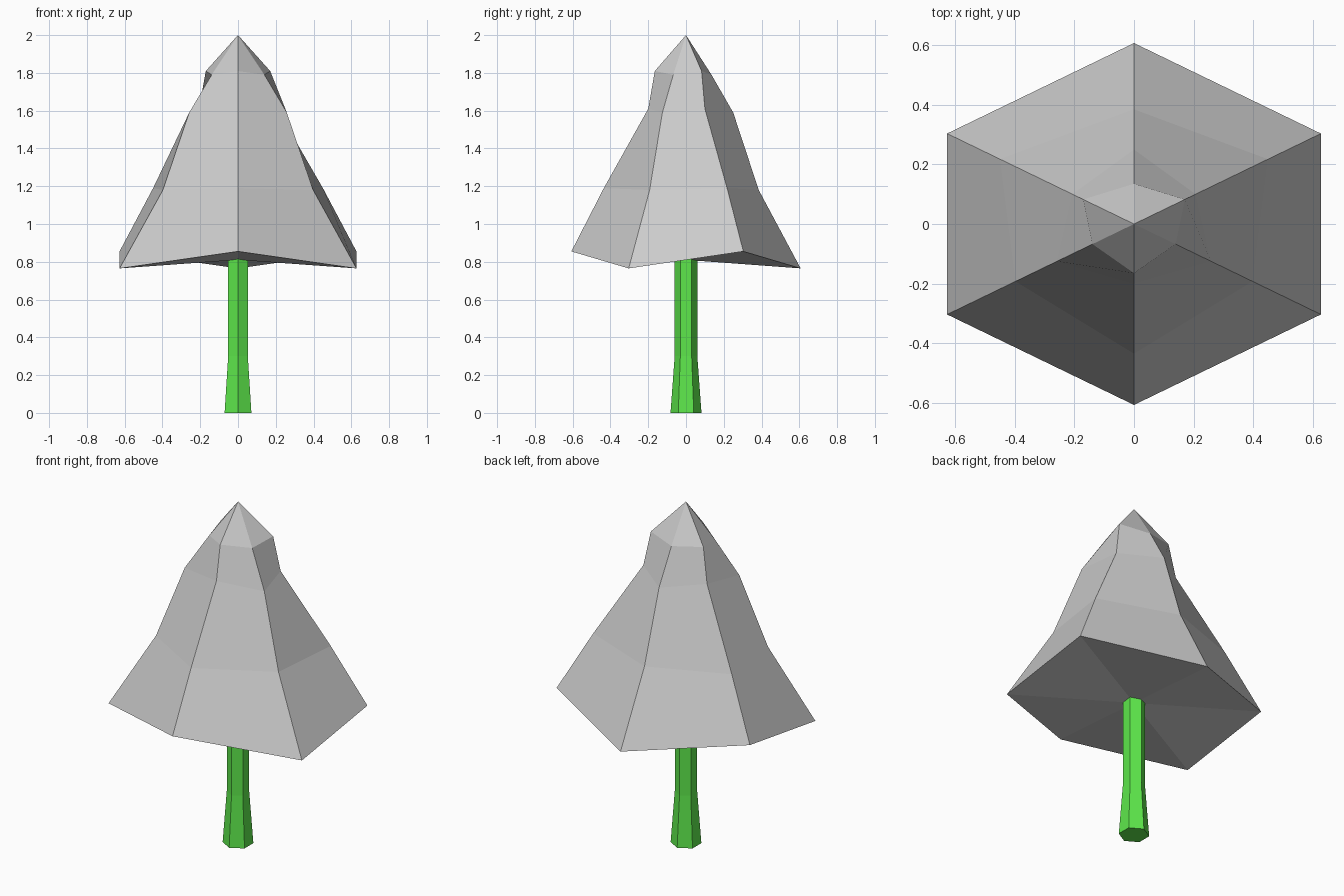
import bpy
from math import cos, sin, radians

if "Cube" in bpy.data.objects:
    bpy.data.objects.remove(bpy.data.objects["Cube"])

X_STRETCH = 1.193  # the canopy is wider in x than in y


def hex_ring(odd, even, z_odd, z_even, stretch=1.0):
    """Six points starting at the front (-y), alternating two radii and heights."""
    pts = []
    for i in range(6):
        r, z = (odd, z_odd) if i % 2 == 0 else (even, z_even)
        a = radians(-90 + 60 * i)
        pts.append((r * cos(a) * stretch, r * sin(a), z))
    return pts


def loft(name, rings, bottom, top):
    """Join hexagonal rings with quads and close both ends with fans."""
    verts = [p for ring in rings for p in ring] + [bottom, top]
    b, t = len(verts) - 2, len(verts) - 1
    last = 6 * (len(rings) - 1)
    faces = []
    for i in range(6):
        j = (i + 1) % 6
        faces.append((b, j, i))
        faces.append((last + i, last + j, t))
        for k in range(0, last, 6):
            faces.append((k + i, k + j, k + 6 + j, k + 6 + i))
    mesh = bpy.data.meshes.new(name)
    mesh.from_pydata(verts, [], faces)
    obj = bpy.data.objects.new(name, mesh)
    bpy.context.collection.objects.link(obj)
    return obj


# Canopy: zigzag skirt, uneven rings, pointed tip
canopy_profile = [
    (0.607, 0.607, 0.855, 0.765),
    (0.435, 0.385, 1.19, 1.18),
    (0.200, 0.250, 1.61, 1.59),
    (0.165, 0.135, 1.81, 1.79),
]
loft("canopy", [hex_ring(*p, X_STRETCH) for p in canopy_profile],
     (0, 0, 0.81), (0, 0, 2.0))

# Trunk: six-sided, flared at the foot
trunk = loft("trunk",
             [hex_ring(r, r, z, z) for r, z in ((0.082, 0), (0.06, 0.3), (0.06, 0.83))],
             (0, 0, 0), (0, 0, 0.83))
green = bpy.data.materials.new("green")
green.diffuse_color = (0.11, 0.8, 0.07, 1)
green.use_nodes = True
green.node_tree.nodes["Principled BSDF"].inputs["Base Color"].default_value = green.diffuse_color
trunk.data.materials.append(green)
